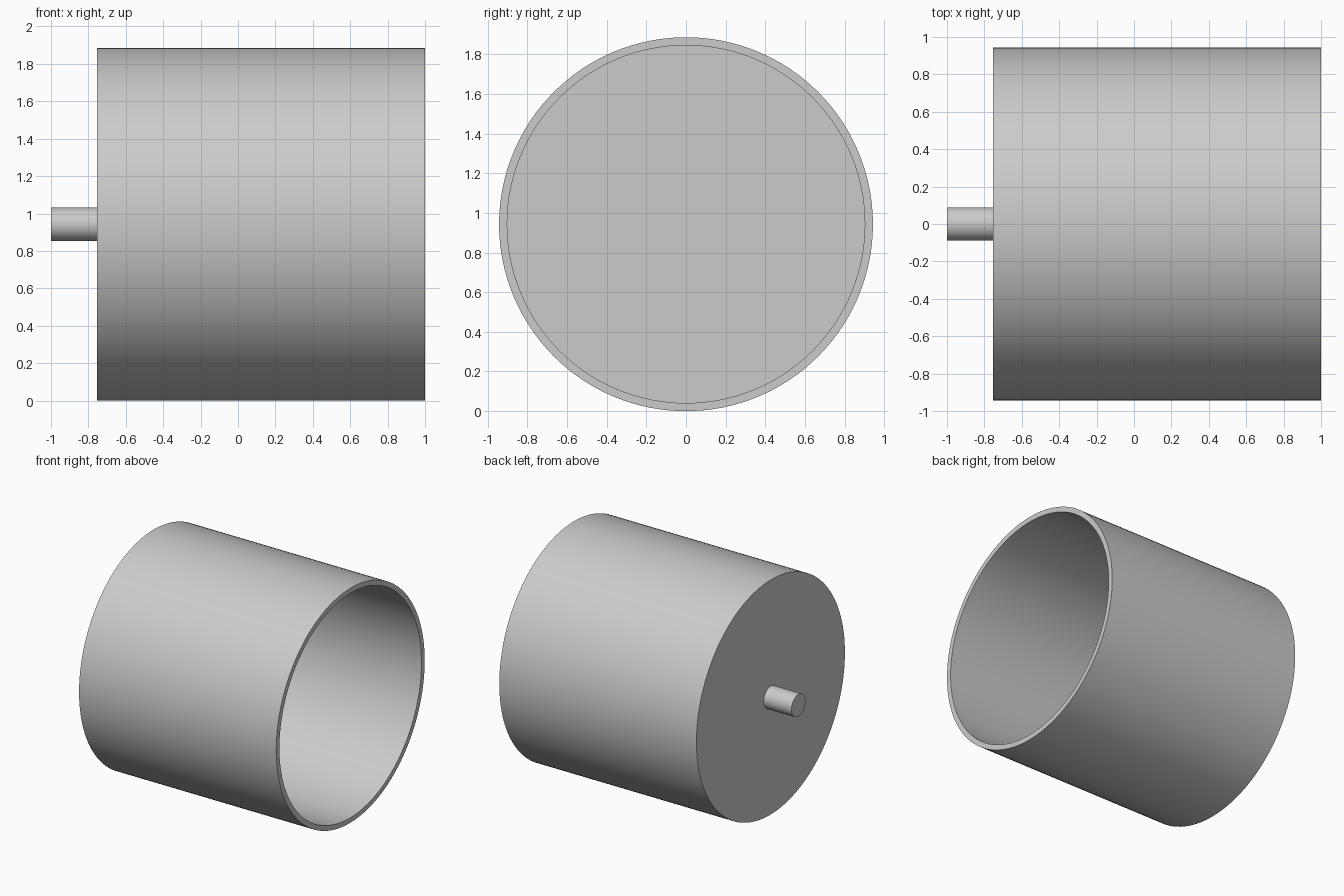
import bpy, bmesh, math

if "Cube" in bpy.data.objects:
    bpy.data.objects.remove(bpy.data.objects["Cube"])

SIDES = 128
AXIS_Z = 0.943


def lathe(name, profile, sides):
    """Revolve an (x, radius) profile around the horizontal x axis."""
    bm = bmesh.new()
    verts = [bm.verts.new((x, 0, r)) for x, r in profile]
    edges = [bm.edges.new(pair) for pair in zip(verts, verts[1:])]
    bmesh.ops.spin(bm, geom=verts + edges, cent=(0, 0, 0), axis=(1, 0, 0),
                   angle=2 * math.pi, steps=sides, use_merge=True)
    bmesh.ops.remove_doubles(bm, verts=bm.verts, dist=1e-4)
    bmesh.ops.recalc_face_normals(bm, faces=bm.faces)
    mesh = bpy.data.meshes.new(name)
    bm.to_mesh(mesh)
    bm.free()
    obj = bpy.data.objects.new(name, mesh)
    obj.location.z = AXIS_Z
    bpy.context.collection.objects.link(obj)
    bpy.ops.object.select_all(action='DESELECT')
    obj.select_set(True)
    bpy.context.view_layer.objects.active = obj
    bpy.ops.object.shade_smooth_by_angle(angle=math.radians(30))
    return obj


# Hollow drum: closed on the left, open on the right
lathe("drum_shell", [(-0.753, 0), (-0.753, 0.943), (1, 0.943),
                     (1, 0.902), (-0.712, 0.902), (-0.712, 0)], SIDES)

# Short solid shaft on the closed end, seated slightly into the wall
lathe("shaft", [(-1, 0), (-1, 0.089), (-0.74, 0.089), (-0.74, 0)], 64)
